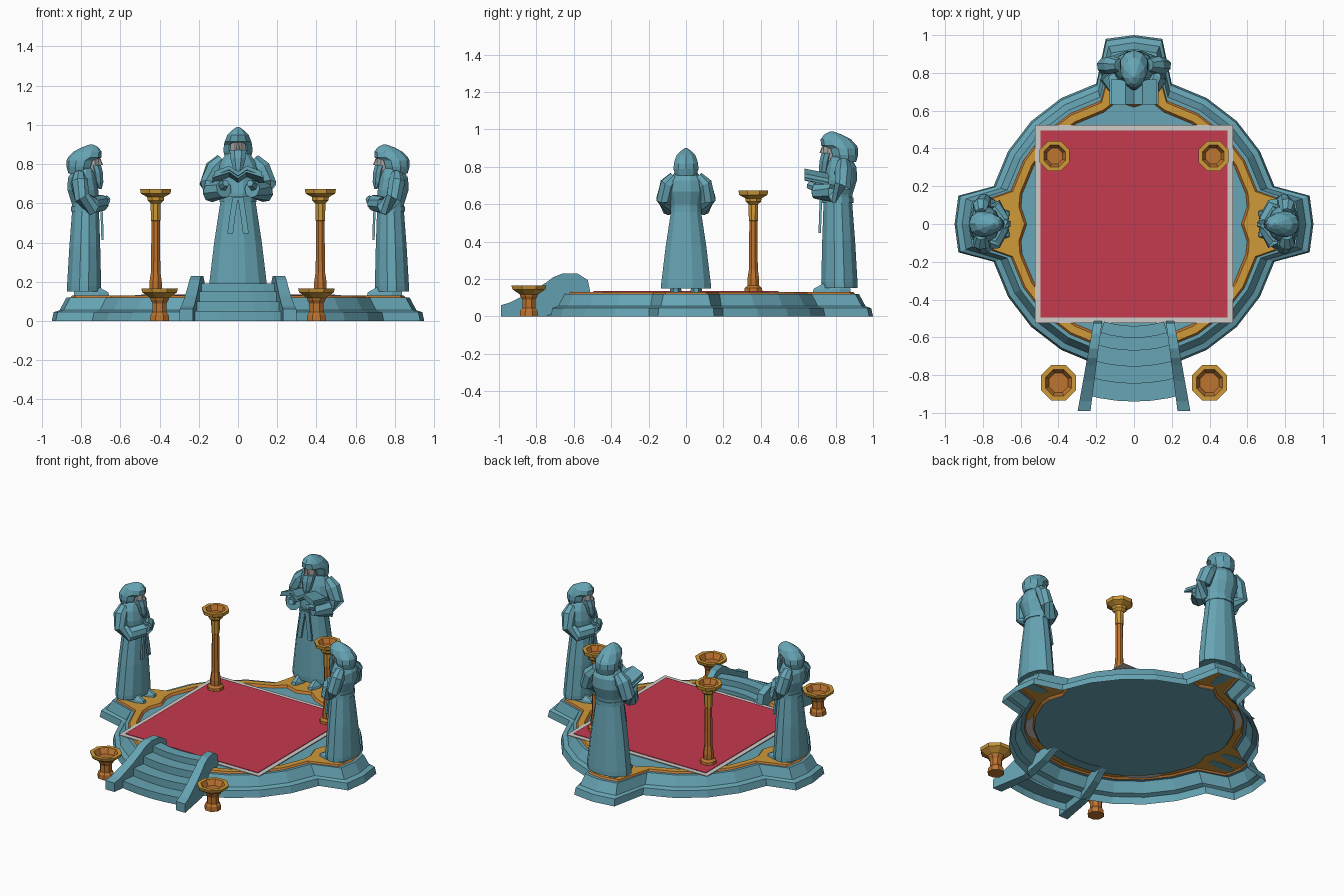
import bpy, math
from mathutils import Matrix, Vector

if "Cube" in bpy.data.objects:
    bpy.data.objects.remove(bpy.data.objects["Cube"])

def material(name, rgb):
    m = bpy.data.materials.new(name)
    m.diffuse_color = (*rgb, 1)
    m.use_nodes = True
    m.node_tree.nodes["Principled BSDF"].inputs["Base Color"].default_value = m.diffuse_color
    return m

TEAL = material("teal stone", (.135, .375, .46))
GOLD = material("gold", (.62, .32, .04))
ORANGE = material("orange bronze", (.51, .175, .03))
RED = material("red carpet", (.56, .042, .076))
PALE = material("pale border", (.62, .60, .58))
FACE = material("face grey", (.42, .41, .40))

def mesh(name, verts, faces, mats, ids=None, mw=Matrix()):
    me = bpy.data.meshes.new(name)
    me.from_pydata([tuple(mw @ Vector(v)) for v in verts], [], faces)
    for m in mats:
        me.materials.append(m)
    if ids:
        for p, i in zip(me.polygons, ids):
            p.material_index = i
    ob = bpy.data.objects.new(name, me)
    bpy.context.collection.objects.link(ob)
    return ob

def loft(name, rings, mats, bands=None, bottom=True, top=True, mw=Matrix()):
    """Skin closed rings; bands gives a material index per band (last one also colours the cap)."""
    n = len(rings[0])
    bands = bands or [0] * (len(rings) - 1)
    faces, ids = [], []
    for k in range(len(rings) - 1):
        for i in range(n):
            j = (i + 1) % n
            faces.append((k*n + i, k*n + j, k*n + n + j, k*n + n + i))
            ids.append(bands[k])
    if bottom:
        faces.append(tuple(reversed(range(n))))
        ids.append(bands[0])
    if top:
        faces.append(tuple(range((len(rings) - 1)*n, len(rings)*n)))
        ids.append(bands[-1])
    return mesh(name, [v for r in rings for v in r], faces, mats, ids, mw)

def oval(z, hw, y0, y1, n=12, x=0):
    """Horizontal oval ring: half width, front and back y."""
    return [(x + hw*math.cos(a), (y0 + y1)/2 + (y1 - y0)/2*math.sin(a), z)
            for a in (2*math.pi*(i + .5)/n for i in range(n))]

def tube(name, pts, radii, mat, mw, n=8):
    pts = [Vector(p) for p in pts]
    rings = []
    for i, p in enumerate(pts):
        t = (pts[min(i + 1, len(pts) - 1)] - pts[max(i - 1, 0)]).normalized()
        u = t.cross(Vector((.3, 1, .2))).normalized()
        v = t.cross(u)
        rings.append([p + radii[i]*(u*math.cos(a) + v*math.sin(a))
                      for a in (2*math.pi*k/n for k in range(n))])
    return loft(name, rings, [mat], mw=mw)

def box(name, lo, hi, mat, mw=Matrix()):
    r = lambda z: [(lo[0], lo[1], z), (hi[0], lo[1], z), (hi[0], hi[1], z), (lo[0], hi[1], z)]
    return loft(name, [r(lo[2]), r(hi[2])], [mat], mw=mw)

# ---- round platform with three projecting plinths, open underneath
def outline(d, z, tips=None, hw=None, back=.02):
    tips = tips or (.95 - d, 1 - d, .95 - d)
    hw = hw or .15 - .4*d
    pts = []
    for k in range(24):
        a = math.radians(15*k)
        c, s = math.cos(a), math.sin(a)
        if k in (0, 6, 12):
            L = tips[k // 6]
            for r, w in ((L - back, -hw), (L, 0), (L - back, hw)):
                pts.append((r*c - w*s, r*s + w*c, z))
        else:
            pts.append(((.77 - d)*c, (.77 - d)*s, z))
    return pts

inner = lambda d, z, e: outline(d, z, (.58 - e, .63 - e, .58 - e), .09, -.03)
loft("platform", [outline(0, 0), outline(.01, .045), outline(.04, .055), outline(.075, .12),
                  outline(.095, .12), outline(.105, .13), inner(.145, .13, 0),
                  inner(.157, .116, .012)],
     [TEAL, GOLD, ORANGE], [0, 0, 0, 0, 2, 1, 2], bottom=False, top=False)
loft("platform_floor", [inner(.157, .113, .012), inner(.157, .116, .012)], [TEAL])

# ---- carpet
box("carpet_border", (-.525, -.525, .127), (.525, .525, .132), PALE)
box("carpet", (-.495, -.495, .130), (.495, .495, .136), RED)

# ---- curved steps
prof = [(.94, 0), (.94, .05), (.845, .05), (.845, .1), (.755, .1), (.755, .15), (.67, .15),
        (.67, .19), (.60, .19), (.60, .15), (.54, .15), (.54, .11)]
V, F, n, seg = [], [], len(prof), 6
for k in range(seg + 1):
    a = math.radians(-90 - 17 + 34*k/seg)
    V += [(r*math.cos(a), r*math.sin(a), z) for r, z in prof]
for k in range(seg):
    F += [(k*n + i, k*n + n + i, k*n + n + i + 1, k*n + i + 1) for i in range(n - 1)]
mesh("steps", V, F, [TEAL])

# ---- stair side walls
wall = [(-.99, 0), (-.99, .06), (-.94, .075), (-.83, .13), (-.75, .18), (-.71, .21),
        (-.66, .23), (-.58, .23), (-.525, .195), (-.51, .12), (-.6, .06), (-.75, 0)]
for s, side in ((1, "right"), (-1, "left")):
    rings = []
    for e in (-s, s):
        rings.append([(s*(.19 + (-.51 - y)*.155) + e*(.022 + (-.51 - y)*.025), y, z)
                      for y, z in wall])
    ob = loft("stair_wall_" + side, rings, [TEAL])
    ob.data.flip_normals() if s < 0 else None

# ---- fire bowls: short ones in front, tall ones on the carpet
def turned(name, x, y, prof, bands):
    rings = [[(x + r*math.cos(a), y + r*math.sin(a), z)
              for a in (2*math.pi*(i + .5)/8 for i in range(8))] for r, z in prof]
    loft(name, rings, [GOLD, ORANGE], bands)

short = [(.053, 0), (.05, .03), (.038, .045), (.038, .09), (.05, .108), (.052, .118),
         (.095, .145), (.101, .165), (.075, .165), (.055, .13)]
tall = [(.053, .133), (.05, .152), (.034, .165), (.034, .2), (.026, .25), (.023, .51),
        (.026, .512), (.028, .6), (.045, .615), (.047, .632), (.082, .65), (.086, .673),
        (.062, .673), (.045, .64)]
for s, side in ((1, "right"), (-1, "left")):
    turned("short_bowl_" + side, s*.4, -.84, short, [1, 1, 1, 1, 1, 0, 0, 0, 1])
    turned("tall_bowl_" + side, s*.42, .36, tall, [1]*6 + [0]*6 + [1])

# ---- hooded statues, modelled facing -y
def statue(tag, x, y, rot, scale, book):
    mw = (Matrix.Translation((x, y, .128)) @ Matrix.Rotation(math.radians(rot), 4, 'Z')
          @ Matrix.Scale(scale, 4))
    # robe, belt, hood, face, beard
    loft(tag + "_robe", [oval(*r) for r in (
        (.022, .138, -.088, .09), (.05, .137, -.09, .09), (.25, .112, -.085, .078),
        (.44, .082, -.078, .063), (.47, .084, -.08, .065), (.54, .1, -.075, .088),
        (.6, .092, -.062, .085), (.645, .06, -.05, .06), (.66, .045, -.04, .055))],
         [TEAL], mw=mw)
    loft(tag + "_belt", [oval(*r) for r in (
        (.43, .087, -.085, .07), (.455, .087, -.087, .07))], [TEAL], mw=mw)
    loft(tag + "_hood", [oval(*r, n=10) for r in (
        (.625, .06, -.03, .08), (.66, .07, -.045, .09), (.69, .068, -.055, .09),
        (.705, .064, -.088, .083), (.735, .052, -.09, .055), (.758, .028, -.072, .01),
        (.773, .005, -.045, -.03))], [TEAL], mw=mw)
    loft(tag + "_face", [oval(*r, n=8) for r in (
        (.63, .03, -.075, 0), (.66, .038, -.08, 0), (.71, .036, -.08, 0))], [FACE], mw=mw)
    loft(tag + "_nose", [oval(.668, .01, -.096, -.07, 6), oval(.7, .005, -.084, -.07, 6)],
         [FACE], mw=mw)
    loft(tag + "_beard", [oval(*r, n=8) for r in (
        (.545, .006, -.09, -.075), (.58, .024, -.1, -.05), (.63, .038, -.098, -.04),
        (.668, .042, -.088, -.03))], [TEAL], mw=mw)
    for s, side in ((1, "right"), (-1, "left")):
        # sleeves, hands, feet, hanging sash ends
        if book:
            path = [(s*.07, .02, .625), (s*.105, .02, .585), (s*.135, .015, .51),
                    (s*.12, -.03, .475), (s*.065, -.11, .49)]
        else:
            path = [(s*.06, .025, .62), (s*.095, .025, .58), (s*.118, .01, .5),
                    (s*.095, -.04, .46), (s*.01, -.09, .475)]
        tube(tag + "_sleeve_" + side, path, (.03, .045, .043, .047, .042), TEAL, mw)
        if book:
            tube(tag + "_hand_" + side, [(s*.075, -.1, .5), (s*.055, -.15, .515)],
                 (.025, .016), TEAL, mw, 6)
        else:
            tube(tag + "_hand_" + side, [(s*.025, -.09, .48), (-s*.02, -.115, .49)],
                 (.03, .022), TEAL, mw, 6)
        loft(tag + "_foot_" + side, [oval(0, .034, -.135, .06, 8, s*.055),
                                     oval(.018, .032, -.13, .06, 8, s*.055),
                                     oval(.045, .02, -.08, .05, 8, s*.055)], [TEAL], mw=mw)
        sash = lambda z, xx, yy: [(s*xx - .013, yy, z), (s*xx + .013, yy, z),
                                  (s*xx + .013, yy + .012, z), (s*xx - .013, yy + .012, z)]
        loft(tag + "_sash_" + side, [sash(.285, .036, -.1), sash(.36, .026, -.098),
                                     sash(.45, .012, -.094)], [TEAL], mw=mw)
        # open book: bowed page block and cover
        if book:
            for part, w, dz, t in (("pages", .108, .012, .018), ("cover", .117, 0, .01)):
                xs = [(0, .525), (s*.04, .553), (s*w, .528)]
                sec = [(a, b + dz) for a, b in xs] + [(a, b + dz + t) for a, b in reversed(xs)]
                rings = [[(a, yy, b + lift) for a, b in sec]
                         for yy, lift in ((-.05, -.012), (-.168, .012))]
                ob = loft(tag + "_book_" + part + "_" + side, rings, [TEAL], mw=mw)
                if s < 0:
                    ob.data.flip_normals()

statue("right_statue", .785, 0, -90, 1, False)
statue("left_statue", -.785, 0, 90, 1, False)
statue("back_statue", 0, .82, 0, 1.115, True)
